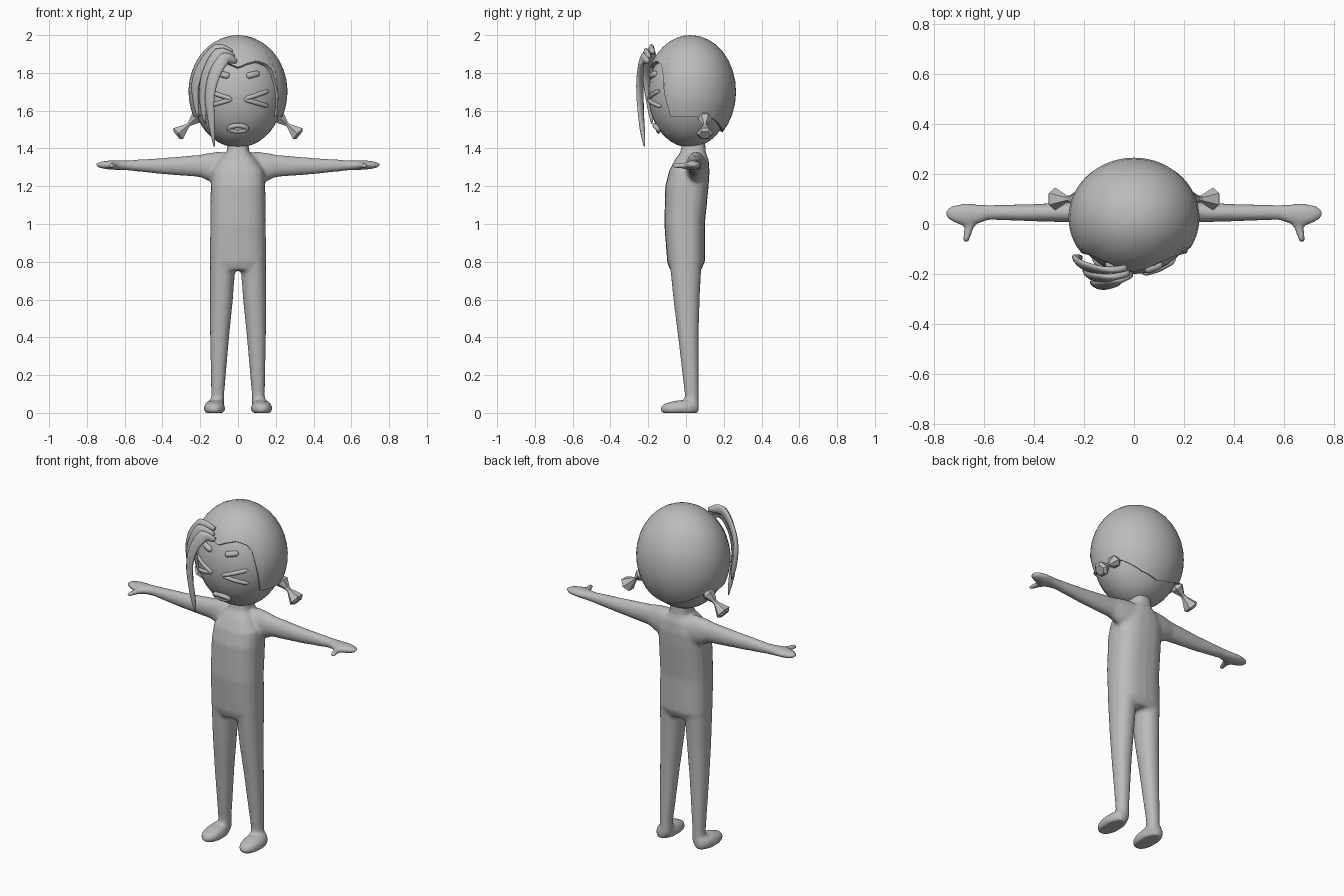
import bpy, bmesh, math
from mathutils import Vector

cube = bpy.data.objects.get("Cube")
if cube:
    bpy.data.objects.remove(cube)

GREY = (0.5, 0.5, 0.5, 1)
grey = bpy.data.materials.new("plain grey")
grey.diffuse_color = GREY
grey.use_nodes = True
grey.node_tree.nodes["Principled BSDF"].inputs["Base Color"].default_value = GREY


def add_object(name, bm, smooth=True):
    bmesh.ops.recalc_face_normals(bm, faces=bm.faces)
    mesh = bpy.data.meshes.new(name)
    bm.to_mesh(mesh)
    bm.free()
    mesh.materials.append(grey)
    for p in mesh.polygons:
        p.use_smooth = smooth
    ob = bpy.data.objects.new(name, mesh)
    bpy.context.collection.objects.link(ob)
    return ob


def ring(bm, centre, u, v, n=20, power=2.0):
    """Rounded loop of vertices around centre, spanned by u and v."""
    verts = []
    for i in range(n):
        a = math.tau * i / n
        c, s = math.cos(a), math.sin(a)
        cu = math.copysign(abs(c) ** (2 / power), c)
        sv = math.copysign(abs(s) ** (2 / power), s)
        verts.append(bm.verts.new(Vector(centre) + Vector(u) * cu + Vector(v) * sv))
    return verts


def skin(bm, rings):
    """Join loops into one closed tube."""
    for a, b in zip(rings, rings[1:]):
        for i in range(len(a)):
            j = (i + 1) % len(a)
            bm.faces.new((a[i], a[j], b[j], b[i]))
    bm.faces.new(rings[0][::-1])
    bm.faces.new(rings[-1])


def upright(bm, sections, side=1, power=2.2):
    """Sections are z, x0, x1, y0, y1."""
    skin(bm, [ring(bm, (side * (a + b) / 2, (c + d) / 2, z), ((b - a) / 2, 0, 0),
                   (0, (d - c) / 2, 0), power=power) for z, a, b, c, d in sections])


def sideways(bm, sections, side):
    """Sections are x, y0, y1, z0, z1."""
    skin(bm, [ring(bm, (side * x, (a + b) / 2, (c + d) / 2), (0, (b - a) / 2, 0),
                   (0, 0, (d - c) / 2)) for x, a, b, c, d in sections])


# Body: torso, legs, feet, arms and thumbs fused into one skin
TORSO = [(.755, .13, -.085, .08), (.80, .15, -.1, .1), (1.0, .147, -.115, .1),
         (1.2, .145, -.11, .12), (1.28, .14, -.09, .125), (1.34, .1, -.06, .12),
         (1.38, .06, -.03, .105), (1.46, .052, -.015, .1)]
LEG = [(.83, .01, .148, -.09, .085), (.6, .027, .149, -.067, .072),
       (.4, .047, .148, -.042, .067), (.1, .073, .142, -.007, .067),
       (.03, .073, .142, -.007, .067)]
FOOT = [(0, .075, .175, -.13, .065), (.02, .068, .182, -.138, .07),
        (.045, .072, .178, -.125, .07), (.065, .085, .155, -.06, .065)]
ARM = [(.08, 0, .11, 1.2, 1.385), (.15, 0, .1, 1.225, 1.378), (.2, .005, .09, 1.248, 1.367),
       (.4, .01, .08, 1.263, 1.35), (.58, .016, .077, 1.283, 1.338),
       (.63, -.002, .08, 1.286, 1.337), (.68, -.007, .082, 1.288, 1.337),
       (.72, .003, .077, 1.293, 1.332), (.75, .025, .06, 1.302, 1.323)]
bm = bmesh.new()
upright(bm, [(z, -w, w, a, b) for z, w, a, b in TORSO], power=2.6)
for s in (-1, 1):
    upright(bm, LEG, s)
    upright(bm, FOOT, s)
    sideways(bm, ARM, s)
    skin(bm, [ring(bm, (s * x, y, 1.308), (r, 0, 0), (0, 0, r * .8), 12)
              for x, y, r in ((.645, .03, .03), (.66, -.02, .02), (.673, -.072, .014))])
body = add_object("body", bm)
remesh = body.modifiers.new("fuse", 'REMESH')
remesh.mode = 'VOXEL'
remesh.voxel_size = .01
remesh.use_smooth_shade = True
soften = body.modifiers.new("soften", 'SMOOTH')
soften.factor = .5
soften.iterations = 7

# Head
FACE_C, FACE_R = Vector((0, .02, 1.69)), Vector((.24, .22, .285))
bm = bmesh.new()
bmesh.ops.create_uvsphere(bm, u_segments=32, v_segments=20, radius=1)
for v in bm.verts:
    v.co = FACE_C + v.co * FACE_R
add_object("head", bm)


def on_face(x, z):
    """Point on the front of the head."""
    d = 1 - (x / FACE_R.x) ** 2 - ((z - FACE_C.z) / FACE_R.z) ** 2
    return Vector((x, FACE_C.y - FACE_R.y * math.sqrt(max(d, 0)), z))


# Hair cap: a dome whose lower edge follows the hairline
HAIRLINE = [(0, 1.83), (12, 1.85), (27, 1.865), (46, 1.84), (52, 1.75), (58, 1.57),
            (120, 1.565), (150, 1.51), (180, 1.485)]
HAIR_C, HAIR_R = Vector((0, .025, 1.70)), Vector((.262, .24, .30))


def hairline(deg):
    for (a, za), (b, zb) in zip(HAIRLINE, HAIRLINE[1:]):
        if deg <= b:
            return za + (zb - za) * (deg - a) / (b - a)


bm = bmesh.new()
ROWS, STEP = 12, 6
top = bm.verts.new(HAIR_C + Vector((0, 0, HAIR_R.z)))
columns = []
for deg in range(0, 360, STEP):
    a = math.radians(deg)
    low = math.acos((hairline(min(deg, 360 - deg)) - HAIR_C.z) / HAIR_R.z)
    col = []
    for r in range(1, ROWS + 1):
        t = low * r / ROWS
        d = Vector((math.sin(a) * math.sin(t), -math.cos(a) * math.sin(t), math.cos(t)))
        col.append(bm.verts.new(HAIR_C + d * HAIR_R))
    columns.append(col)
for i, a in enumerate(columns):
    b = columns[(i + 1) % len(columns)]
    bm.faces.new((top, a[0], b[0]))
    for r in range(ROWS - 1):
        bm.faces.new((a[r], a[r + 1], b[r + 1], b[r]))
hair = add_object("hair_cap", bm)
shell = hair.modifiers.new("thickness", 'SOLIDIFY')
shell.thickness = .025
shell.offset = -1
edges = hair.modifiers.new("sharp edges", 'EDGE_SPLIT')
edges.split_angle = math.radians(50)


# Swept fringe locks: flat tapered strands, points are x, y, z, half width
def lock(name, points, depth=.014):
    pts = [Vector(p[:3]) for p in points]
    # smooth the path with interpolated points
    path, widths = [], []
    for i in range(len(pts) - 1):
        p0, p1, p2, p3 = pts[max(i - 1, 0)], pts[i], pts[i + 1], pts[min(i + 2, len(pts) - 1)]
        for k in range(4):
            t = k / 4
            path.append(.5 * (2 * p1 + (p2 - p0) * t + (2 * p0 - 5 * p1 + 4 * p2 - p3) * t * t
                              + (3 * p1 - p0 - 3 * p2 + p3) * t ** 3))
            widths.append(points[i][3] * (1 - t) + points[i + 1][3] * t)
    path.append(pts[-1])
    widths.append(points[-1][3])
    bm = bmesh.new()
    rings = []
    for i, (p, w) in enumerate(zip(path, widths)):
        along = (path[min(i + 1, len(path) - 1)] - path[max(i - 1, 0)]).normalized()
        out = Vector((p.x, p.y - HAIR_C.y, 0))
        across = along.cross(out).normalized()
        out = across.cross(along).normalized()
        rings.append(ring(bm, p, across * w, out * min(depth, w), 10))
    skin(bm, rings)
    add_object(name, bm)


lock("front_lock", [(-.01, -.2, 1.86, .012), (-.07, -.23, 1.875, .034), (-.125, -.243, 1.79, .034),
                    (-.15, -.243, 1.67, .03), (-.14, -.235, 1.54, .02), (-.125, -.22, 1.41, .003)])
lock("middle_lock", [(-.02, -.195, 1.885, .012), (-.1, -.215, 1.9, .034), (-.165, -.21, 1.79, .034),
                     (-.185, -.195, 1.67, .026), (-.175, -.18, 1.53, .003)])
lock("outer_lock", [(-.03, -.175, 1.91, .012), (-.11, -.185, 1.92, .034), (-.19, -.17, 1.83, .036),
                    (-.228, -.145, 1.72, .028), (-.21, -.13, 1.56, .003)])


# Raised face details drawn as rounded cords
def cord(name, points, radii, cyclic=False):
    curve = bpy.data.curves.new(name, 'CURVE')
    curve.dimensions = '3D'
    curve.bevel_depth = 1
    curve.bevel_resolution = 2
    curve.use_fill_caps = True
    spline = curve.splines.new('POLY')
    spline.points.add(len(points) - 1)
    for p, co, r in zip(spline.points, points, radii):
        p.co = (*co, 1)
        p.radius = r
    spline.use_cyclic_u = cyclic
    curve.materials.append(grey)
    ob = bpy.data.objects.new(name, curve)
    bpy.context.collection.objects.link(ob)


def bar(name, a, b, r):
    """Straight rounded bar laid on the face between two x, z points."""
    stops = (0, .06, .15, .5, .85, .94, 1)
    cord(name, [on_face(a[0] + (b[0] - a[0]) * t, a[1] + (b[1] - a[1]) * t) for t in stops],
         [r * k for k in (.3, .75, 1, 1, 1, .75, .3)])


for s, side in ((1, "left"), (-1, "right")):
    bar(side + "_eye_upper", (s * .032, 1.66), (s * .165, 1.705), .012)
    bar(side + "_eye_lower", (s * .032, 1.66), (s * .165, 1.622), .012)
    bar(side + "_brow", (s * .045, 1.782), (s * .112, 1.798), .017)

    # Pigtails: faceted bow shapes, pinched in the middle
    bm = bmesh.new()
    base, tip = Vector((s * .205, .1, 1.575)), Vector((s * .32, .1, 1.475))
    axis = (tip - base).normalized()
    across = axis.cross(Vector((0, 1, 0)))
    skin(bm, [ring(bm, base.lerp(tip, t), Vector((0, r, 0)), across * r * .95, 6)
              for t, r in ((0, .025), (.15, .038), (.45, .014), (.55, .014), (.96, .046), (1.05, .03))])
    add_object(side + "_pigtail", bm, smooth=False)

# Mouth: an oval lip around a shallow fill
turns = [math.tau * i / 24 for i in range(24)]
lip = [on_face(.046 * math.cos(a), 1.506 + .015 * math.sin(a)) - Vector((0, .008, 0)) for a in turns]
cord("lips", lip, [.013] * len(lip), True)
bm = bmesh.new()
bmesh.ops.create_uvsphere(bm, u_segments=16, v_segments=8, radius=1)
for v in bm.verts:
    v.co = on_face(0, 1.506) + v.co * Vector((.046, .012, .016))
add_object("mouth", bm)
